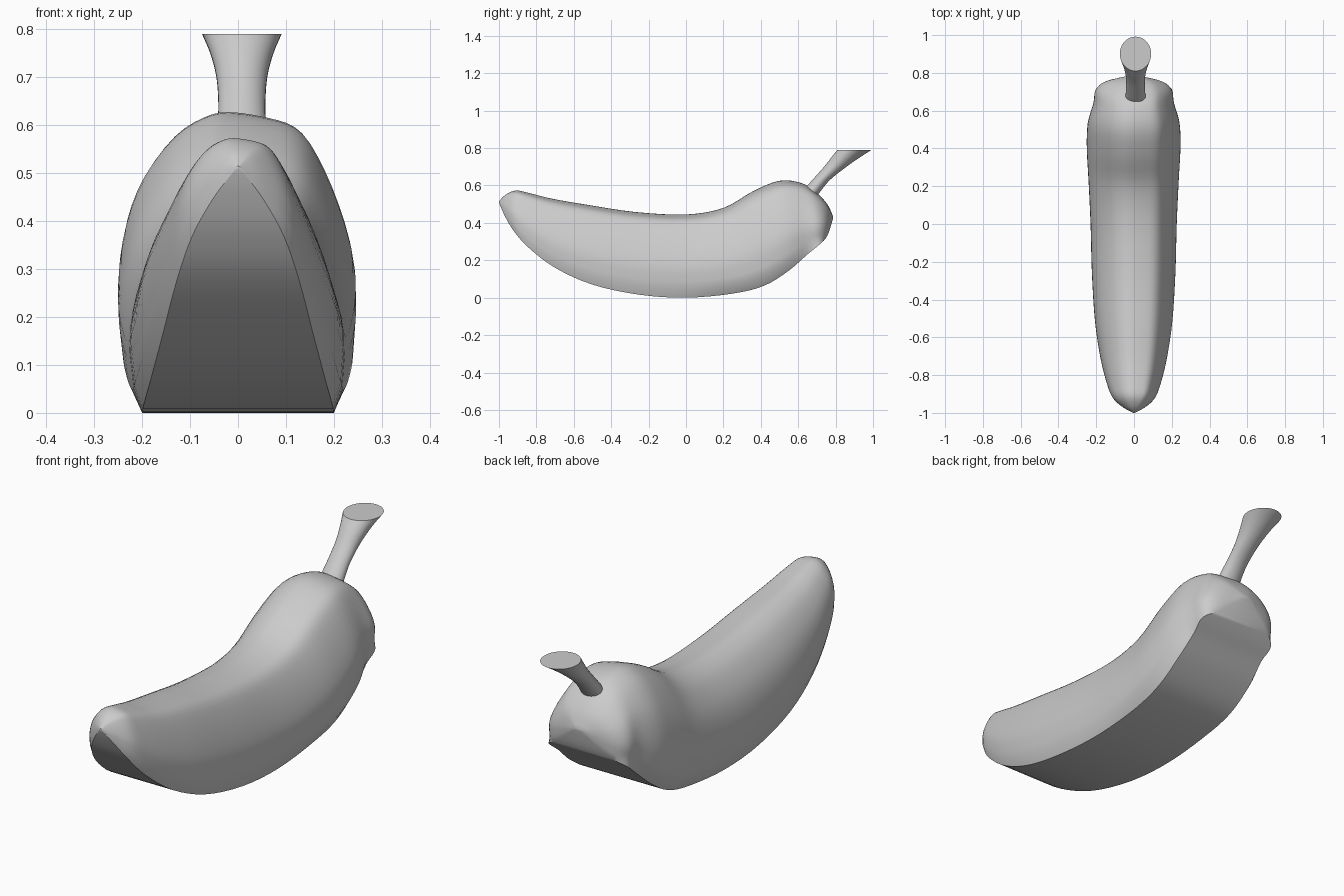
import bpy
import bmesh
import math
from mathutils import Vector

cube = bpy.data.objects.get("Cube")
if cube:
    bpy.data.objects.remove(cube, do_unlink=True)

grey = bpy.data.materials.new("plain grey")
grey.use_nodes = True
colour = (0.6, 0.6, 0.6, 1)
grey.diffuse_color = colour
grey.node_tree.nodes["Principled BSDF"].inputs["Base Color"].default_value = colour


def smooth_path(points, steps):
    """Catmull-Rom interpolation through points of any dimension."""
    pts = [Vector(p) for p in points]
    pts = [2 * pts[0] - pts[1]] + pts + [2 * pts[-1] - pts[-2]]
    path = []
    for a, b, c, d in zip(pts, pts[1:], pts[2:], pts[3:]):
        for i in range(steps):
            t = i / steps
            path.append((2 * b + (c - a) * t + (2 * a - 5 * b + 4 * c - d) * t ** 2
                         + (3 * b - a - 3 * c + d) * t ** 3) / 2)
    path.append(pts[-2])
    return path


def loft(name, rings, angle):
    """Skin closed rings of equal length and cap both ends."""
    bm = bmesh.new()
    loops = [[bm.verts.new(p) for p in ring] for ring in rings]
    for low, high in zip(loops, loops[1:]):
        for i in range(len(low)):
            bm.faces.new((low[i - 1], low[i], high[i], high[i - 1]))
    bm.faces.new(loops[0])
    bm.faces.new(loops[-1])
    bmesh.ops.recalc_face_normals(bm, faces=bm.faces)
    mesh = bpy.data.meshes.new(name)
    bm.to_mesh(mesh)
    bm.free()
    mesh.materials.append(grey)
    obj = bpy.data.objects.new(name, mesh)
    bpy.context.collection.objects.link(obj)
    bpy.ops.object.select_all(action="DESELECT")
    obj.select_set(True)
    bpy.context.view_layer.objects.active = obj
    bpy.ops.object.shade_smooth_by_angle(angle=math.radians(angle))
    return obj


# Cross-section above the flat underside: share of half width, share of height
section = smooth_path([
    (-.96, .11), (-1, .33), (-.94, .54), (-.8, .72), (-.55, .89), (-.3, .975),
    (-.08, 1), (.25, .975), (.5, .93), (.67, .82), (.86, .6), (.98, .36), (.96, .11)], 3)

# Stations along the fruit: underside y, z; top y, z; underside and full half width
stations = smooth_path([
    (-1, .51, -1, .515, .004, .004),
    (-.975, .45, -.965, .55, .05, .055),
    (-.93, .37, -.91, .573, .095, .11),
    (-.85, .275, -.84, .56, .128, .143),
    (-.7, .16, -.72, .53, .158, .178),
    (-.5, .07, -.53, .497, .182, .207),
    (-.25, .016, -.27, .458, .197, .223),
    (0, 0, 0, .445, .2, .23),
    (.25, .022, .2, .48, .2, .241),
    (.42, .065, .36, .57, .205, .25),
    (.55, .145, .5, .625, .205, .245),
    (.65, .232, .62, .612, .197, .215),
    (.715, .285, .7, .56, .2, .203),
    (.755, .33, .755, .5, .13, .15),
    (.787, .425, .787, .435, .02, .02)], 4)

# Curved fruit body with a sharp-edged flat underside
rings = []
for yb, zb, yt, zt, base, wide in stations:
    ring = [(-base, yb, zb)]
    ring += [(x * wide, yb + (yt - yb) * t, zb + (zt - zb) * t) for x, t in section]
    ring.append((base, yb, zb))
    rings.append(ring)
loft("fruit_body", rings, 32)

# Leaning stem, flared to a level cut: centre y, height, x radius, y radius
stem = smooth_path([
    (.62, .5, .06, .05), (.688, .59, .052, .047), (.733, .64, .049, .048),
    (.798, .7, .053, .06), (.853, .75, .066, .076), (.901, .79, .083, .091)], 3)
turns = [math.tau * i / 32 for i in range(32)]
loft("stem", [[(.008 + rx * math.cos(a), y + ry * math.sin(a), z) for a in turns]
              for y, z, rx, ry in stem], 40)
